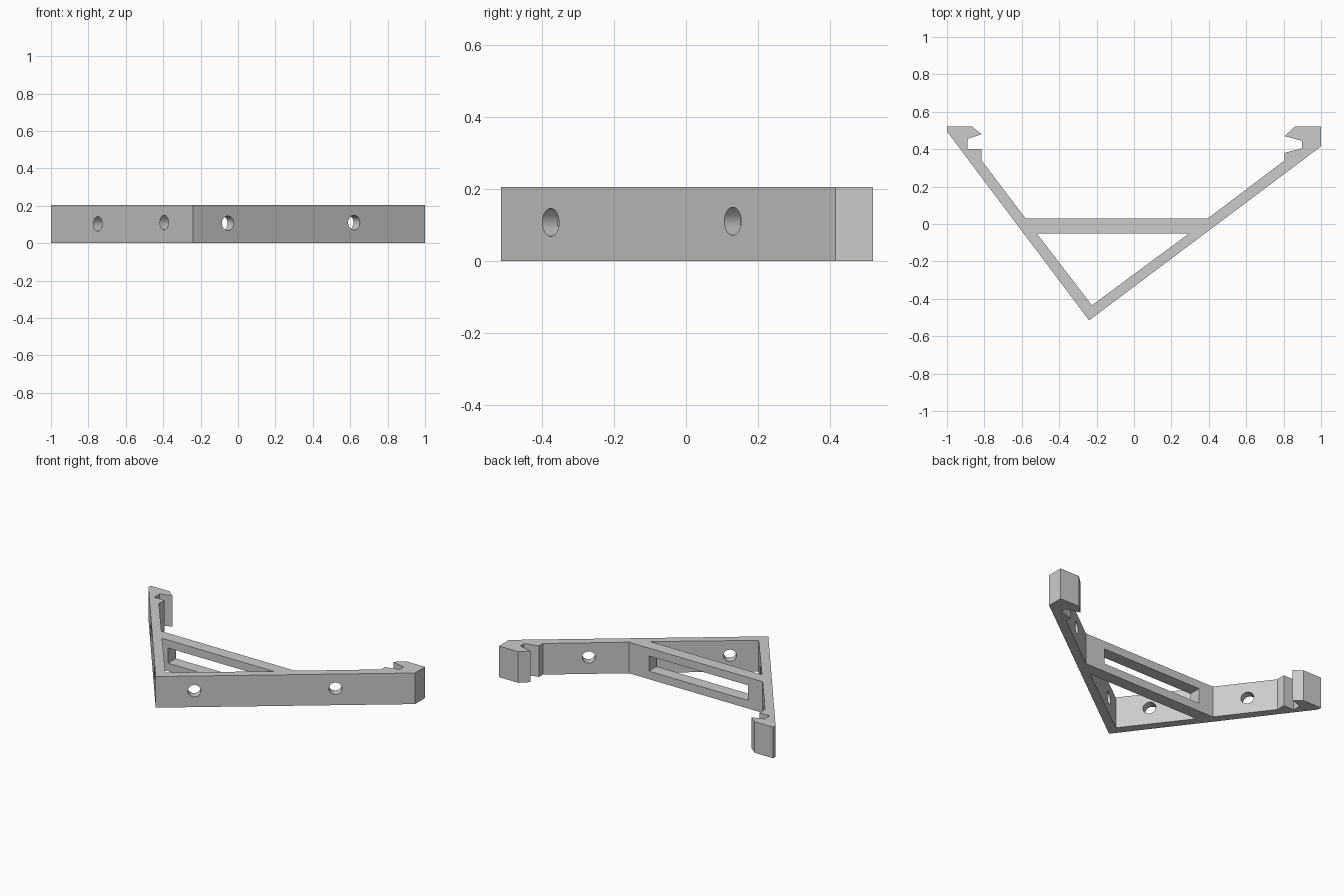
import bpy, bmesh, math
from mathutils import Vector

if "Cube" in bpy.data.objects:
    bpy.data.objects.remove(bpy.data.objects["Cube"])

HEIGHT = 0.205
MID = 0.107

grey = bpy.data.materials.new("plain grey")
grey.diffuse_color = (0.6, 0.6, 0.6, 1)
grey.use_nodes = True
grey.node_tree.nodes["Principled BSDF"].inputs["Base Color"].default_value = grey.diffuse_color


def prism(name, points, z0, z1):
    """Extrude a flat outline upward into a solid."""
    bm = bmesh.new()
    face = bm.faces.new([bm.verts.new((x, y, z0)) for x, y in points])
    top = bmesh.ops.extrude_face_region(bm, geom=[face])["geom"]
    bmesh.ops.translate(bm, vec=(0, 0, z1 - z0),
                        verts=[g for g in top if isinstance(g, bmesh.types.BMVert)])
    bmesh.ops.recalc_face_normals(bm, faces=bm.faces)
    mesh = bpy.data.meshes.new(name)
    bm.to_mesh(mesh)
    bm.free()
    mesh.materials.append(grey)
    obj = bpy.data.objects.new(name, mesh)
    bpy.context.collection.objects.link(obj)
    return obj


def cut(body, cutter):
    """Subtract a cutter, then remove it."""
    bpy.context.view_layer.objects.active = body
    mod = body.modifiers.new("cut", 'BOOLEAN')
    mod.operation = 'DIFFERENCE'
    mod.solver = 'EXACT'
    mod.object = cutter
    bpy.ops.object.modifier_apply(modifier=mod.name)
    bpy.data.objects.remove(cutter, do_unlink=True)


# Bracket outline: left hook, cross brace, right hook, outer corner
bracket = prism("bracket", [
    (-1, 0.52), (-0.865, 0.52), (-0.815, 0.48), (-0.89, 0.455), (-0.89, 0.40),
    (-0.815, 0.40), (-0.815, 0.34), (-0.58, 0.03), (0.395, 0.03),
    (0.805, 0.34), (0.805, 0.38), (0.897, 0.405), (0.897, 0.445), (0.805, 0.47),
    (0.86, 0.52), (1, 0.52), (1, 0.415), (-0.24, -0.515), (-1, 0.495),
], 0, HEIGHT)

# Triangular opening between the arms and the brace
cut(bracket, prism("triangle_cutter",
                   [(-0.52, -0.05), (0.295, -0.05), (-0.225, -0.435)], -0.1, 0.3))

# Long slot through the brace
cut(bracket, prism("slot_cutter",
                   [(-0.475, -0.07), (0.25, -0.07), (0.25, 0.06), (-0.475, 0.06)],
                   0.053, 0.153))

# Screw holes square to each arm, centred on its outer face
right_normal = Vector((0.6, -0.8, 0))
left_normal = Vector((-0.8, -0.6, 0))
for x, y, z, normal in [(-0.055, -0.376, MID, right_normal),
                        (0.62, 0.13, MID + 0.003, right_normal),
                        (-0.75, 0.163, MID - 0.004, left_normal),
                        (-0.395, -0.309, MID + 0.003, left_normal)]:
    bpy.ops.mesh.primitive_cylinder_add(
        vertices=40, radius=0.039, depth=0.24, location=(x, y, z),
        rotation=normal.to_track_quat('Z', 'Y').to_euler())
    hole = bpy.context.object
    hole.data.materials.append(grey)
    cut(bracket, hole)

# Smooth hole walls, crisp edges
bpy.ops.object.select_all(action='DESELECT')
bracket.select_set(True)
bpy.context.view_layer.objects.active = bracket
bpy.ops.object.shade_smooth_by_angle(angle=math.radians(30))
